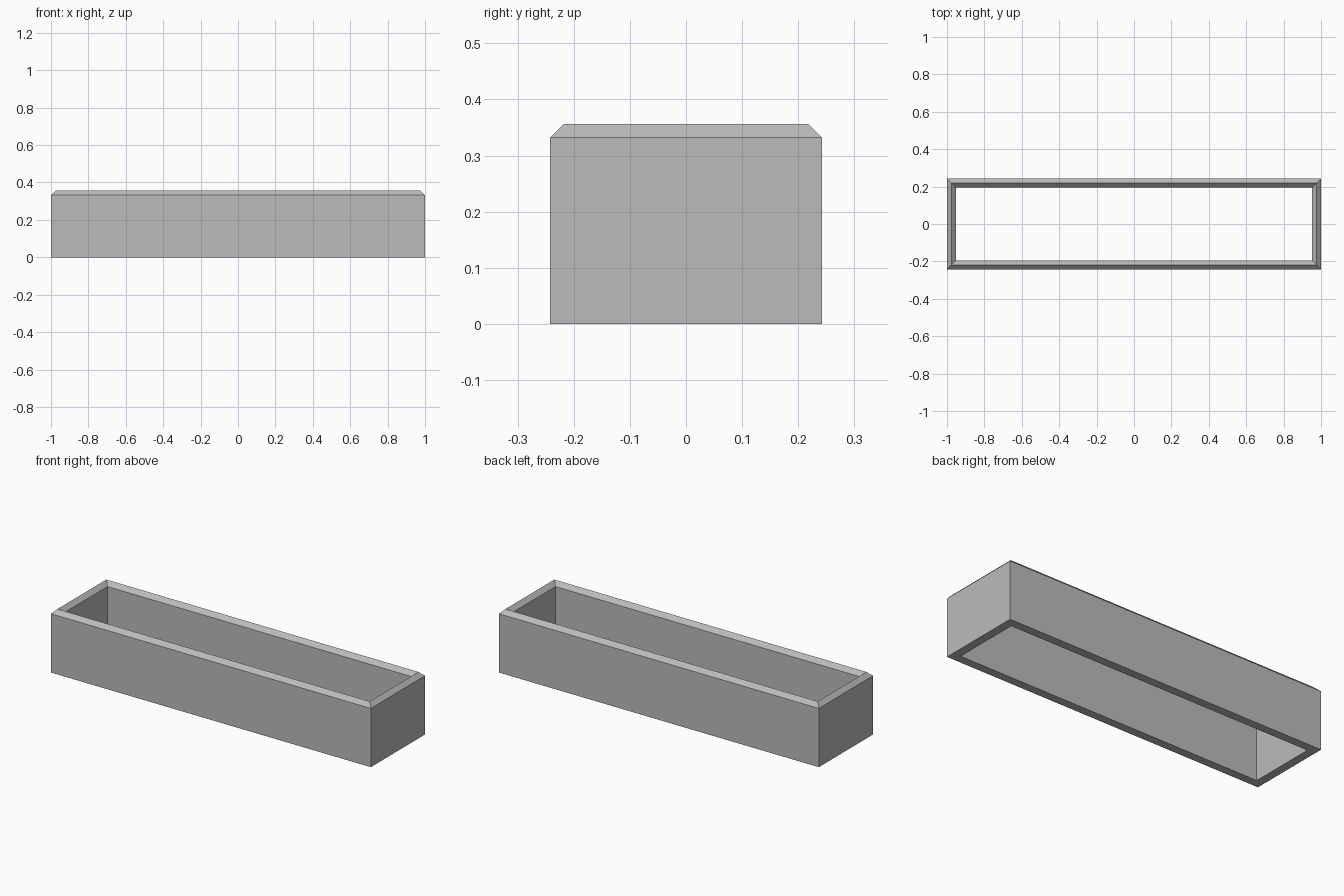
import bpy
import bmesh

cube = bpy.data.objects.get("Cube")
if cube:
    bpy.data.objects.remove(cube, do_unlink=True)

HALF_X, HALF_Y = 1.0, 0.242
WALL, WALL_TOP, RIDGE_TOP = 0.048, 0.332, 0.356

# Plain grey finish
grey = bpy.data.materials.new("plain grey")
grey.use_nodes = True
colour = (0.5, 0.5, 0.5, 1)
grey.diffuse_color = colour
grey.node_tree.nodes["Principled BSDF"].inputs["Base Color"].default_value = colour

# Wall cross-section: (inset from the outside, height)
profile = [(0, 0), (0, WALL_TOP), (WALL / 2, RIDGE_TOP), (WALL, WALL_TOP), (WALL, 0)]
corners = [(-1, -1), (1, -1), (1, 1), (-1, 1)]

# Sweep the section round the rectangle with mitred corners
bm = bmesh.new()
rings = [[bm.verts.new((sx * (HALF_X - inset), sy * (HALF_Y - inset), z))
          for sx, sy in corners] for inset, z in profile]
for lower, upper in zip(rings, rings[1:] + rings[:1]):
    for i in range(4):
        j = (i + 1) % 4
        bm.faces.new((lower[i], lower[j], upper[j], upper[i]))
bmesh.ops.recalc_face_normals(bm, faces=bm.faces)

mesh = bpy.data.meshes.new("open_planter_frame")
bm.to_mesh(mesh)
bm.free()
mesh.materials.append(grey)
frame = bpy.data.objects.new("open_planter_frame", mesh)
bpy.context.collection.objects.link(frame)
